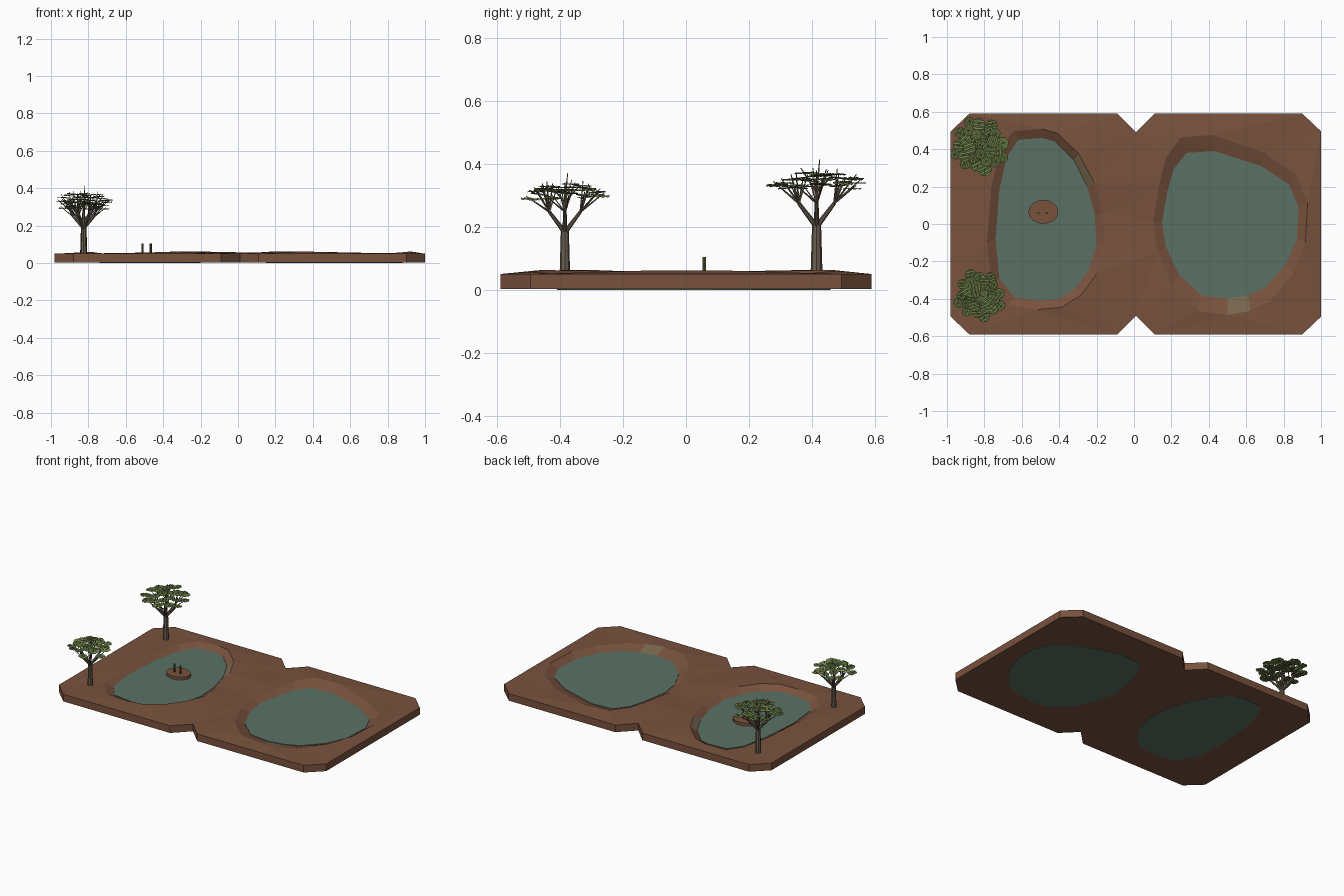
import bpy, bmesh, math, random
from mathutils import Vector, Matrix

if "Cube" in bpy.data.objects:
    bpy.data.objects.remove(bpy.data.objects["Cube"])

random.seed(4)

def mat(name, rgb):
    m = bpy.data.materials.new(name)
    m.diffuse_color = (*rgb, 1)
    m.use_nodes = True
    m.node_tree.nodes["Principled BSDF"].inputs["Base Color"].default_value = m.diffuse_color
    return m

SOIL = mat("red brown soil", (0.19, 0.085, 0.047))
WET = mat("wet bank", (0.19, 0.135, 0.08))
WATER = mat("pond water", (0.105, 0.165, 0.13))
BARK = mat("grey bark", (0.15, 0.115, 0.08))
LEAF = mat("olive leaf", (0.17, 0.24, 0.075))
REED = mat("reed green", (0.08, 0.1, 0.035))

def finish(bm, name, *mats):
    bmesh.ops.recalc_face_normals(bm, faces=bm.faces)
    me = bpy.data.meshes.new(name)
    bm.to_mesh(me)
    bm.free()
    for m in mats:
        me.materials.append(m)
    ob = bpy.data.objects.new(name, me)
    bpy.context.collection.objects.link(ob)
    return ob

def ring(bm, pts):
    return [bm.verts.new(p) for p in pts]

def bridge(bm, a, b):
    n = len(a)
    return [bm.faces.new((a[i], a[(i + 1) % n], b[(i + 1) % n], b[i])) for i in range(n)]

def prism(bm, pts, z0, z1):
    a = ring(bm, [(x, y, z0) for x, y in pts])
    b = ring(bm, [(x, y, z1) for x, y in pts])
    bridge(bm, a, b)
    bm.faces.new(a)
    bm.faces.new(b)

def limb(bm, p, q, r0, r1, n=6):
    p, q = Vector(p), Vector(q)
    rot = (q - p).to_track_quat('Z', 'Y')
    def circle(c, r):
        return ring(bm, [c + rot @ Vector((r * math.cos(t), r * math.sin(t), 0))
                         for t in (i * math.tau / n for i in range(n))])
    a, b = circle(p, r0), circle(q, r1)
    bridge(bm, a, b)
    bm.faces.new(a)
    bm.faces.new(b)

# Outlines: ground plate and the two ponds (centre, rim scale, rim wave sign)
half = [(0.01, 0.49), (0.11, 0.59), (0.9, 0.59), (1.0, 0.495)]
right = half + [(x, -y) for x, y in reversed(half)]
left = [(0.02 - x, y) for x, y in reversed(right)]
plate = right + left[1:-1]
ponds = [
    ([(0.28, 0.38), (0.43, 0.39), (0.68, 0.31), (0.83, 0.21), (0.88, 0.09), (0.87, -0.08),
      (0.81, -0.22), (0.70, -0.34), (0.61, -0.38), (0.50, -0.40), (0.36, -0.38), (0.24, -0.27),
      (0.17, -0.12), (0.15, 0.01), (0.18, 0.18), (0.21, 0.29)], (0.51, 0), (1.13, 1.22), 1),
    ([(-0.62, 0.45), (-0.49, 0.46), (-0.42, 0.44), (-0.32, 0.34), (-0.25, 0.20), (-0.21, 0.05),
      (-0.20, -0.11), (-0.24, -0.24), (-0.31, -0.34), (-0.40, -0.40), (-0.51, -0.41), (-0.64, -0.39),
      (-0.72, -0.29), (-0.74, -0.08), (-0.72, 0.18), (-0.68, 0.36)], (-0.47, 0.02), (1.17, 1.11), -1)]
WATER_Z = 0.033

# Ground: plate with wavy raised rims and banks sloping down to the water
bm = bmesh.new()
low = ring(bm, [(x, y, 0.002) for x, y in plate])
top = ring(bm, [(x, y, 0.05) for x, y in plate])
bm.faces.new(low)
bridge(bm, low, top)
loops = [top]
for pts, (cx, cy), (sx, sy), sign in ponds:
    rim = []
    for x, y in pts:
        t = math.atan2(y - cy, x - cx)
        rim.append((cx + (x - cx) * sx, cy + (y - cy) * sy, 0.057 + 0.006 * sign * math.cos(3 * t)))
    rim = ring(bm, rim)
    edge = ring(bm, [(x, y, WATER_Z - 0.003) for x, y in pts])
    for f in bridge(bm, rim, edge):
        c = f.calc_center_median()
        if math.hypot(c.x - 0.57, c.y + 0.44) < 0.05 or math.hypot(c.x + 0.3, c.y - 0.31) < 0.06:
            f.material_index = 1
    loops.append(rim)
bm.edges.ensure_lookup_table()
fill = []
for lp in loops:
    for i, v in enumerate(lp):
        fill.append(bm.edges.get((v, lp[(i + 1) % len(lp)])))
bmesh.ops.triangle_fill(bm, use_beauty=True, edges=fill, normal=(0, 0, 1))
finish(bm, "ground", SOIL, WET)

# Water slabs, open to the underside
for name, pond in zip(("right_pond", "left_pond"), ponds):
    bm = bmesh.new()
    prism(bm, pond[0], 0, WATER_Z)
    finish(bm, name, WATER)

# Island with two reeds
bm = bmesh.new()
prism(bm, [(-0.485 + 0.08 * math.cos(i * math.tau / 16), 0.065 + 0.064 * math.sin(i * math.tau / 16))
           for i in range(16)], 0.03, 0.052)
finish(bm, "island", SOIL)
bm = bmesh.new()
for x in (-0.511, -0.467):
    limb(bm, (x, 0.058, 0.05), (x, 0.058, 0.104), 0.006, 0.006, 6)
finish(bm, "reeds", REED)

def leaf(bm, c, r):
    """Round pleated leaf pad, slightly tilted."""
    m = (Matrix.Translation(c) @ Matrix.Rotation(random.uniform(0, 6.28), 4, 'Z')
         @ Matrix.Rotation(random.uniform(-0.15, 0.15), 4, 'X'))
    rows = []
    for i in range(8):
        x = r * (-0.97 + 1.94 * i / 7)
        w = math.sqrt(r * r - x * x)
        z = 0.002 * (-1) ** i
        rows.append(ring(bm, [m @ Vector((x, -w, z)), m @ Vector((x, w, z))]))
    for a, b in zip(rows, rows[1:]):
        bm.faces.new((a[0], b[0], b[1], a[1]))

def tree(name, x, y, s):
    base = Vector((x, y, 0.05))
    wood, pads = bmesh.new(), bmesh.new()
    P = lambda r, t, z: base + s * Vector((r * math.cos(t), r * math.sin(t), z))
    limb(wood, P(0, 0, 0), P(0, 0, 0.17), 0.019 * s, 0.014 * s, 8)
    # main boughs
    forks = [(P(0.065, k * math.tau / 6, 0.225), k * math.tau / 6) for k in range(6)]
    for p, t in forks:
        limb(wood, P(0.004, t, 0.155), p, 0.009 * s, 0.006 * s)
    hub = P(0, 0, 0.26)
    limb(wood, P(0, 0, 0.16), hub, 0.010 * s, 0.006 * s)
    # twigs ending in leaf pads
    n = 28
    for i in range(n):
        r = 0.14 * math.sqrt((i + 0.3) / n)
        t = i * 2.39996
        z = 0.325 - 0.3 * r + random.uniform(-0.016, 0.016)
        tip = P(r, t, z)
        start = hub if r < 0.05 else min((f[0] for f in forks), key=lambda p: (p - tip).length)
        end = tip + (tip - start).normalized() * 0.018 * s
        limb(wood, start, end, 0.004 * s, 0.0015 * s, 4)
        leaf(pads, tip, random.uniform(0.029, 0.036) * s)
    limb(wood, hub, P(0.012, 1, 0.365), 0.005 * s, 0.0015 * s, 4)
    finish(wood, name + "_wood", BARK)
    finish(pads, name + "_leaves", LEAF)

tree("back_tree", -0.825, 0.415, 1.0)
tree("front_tree", -0.825, -0.385, 0.88)
